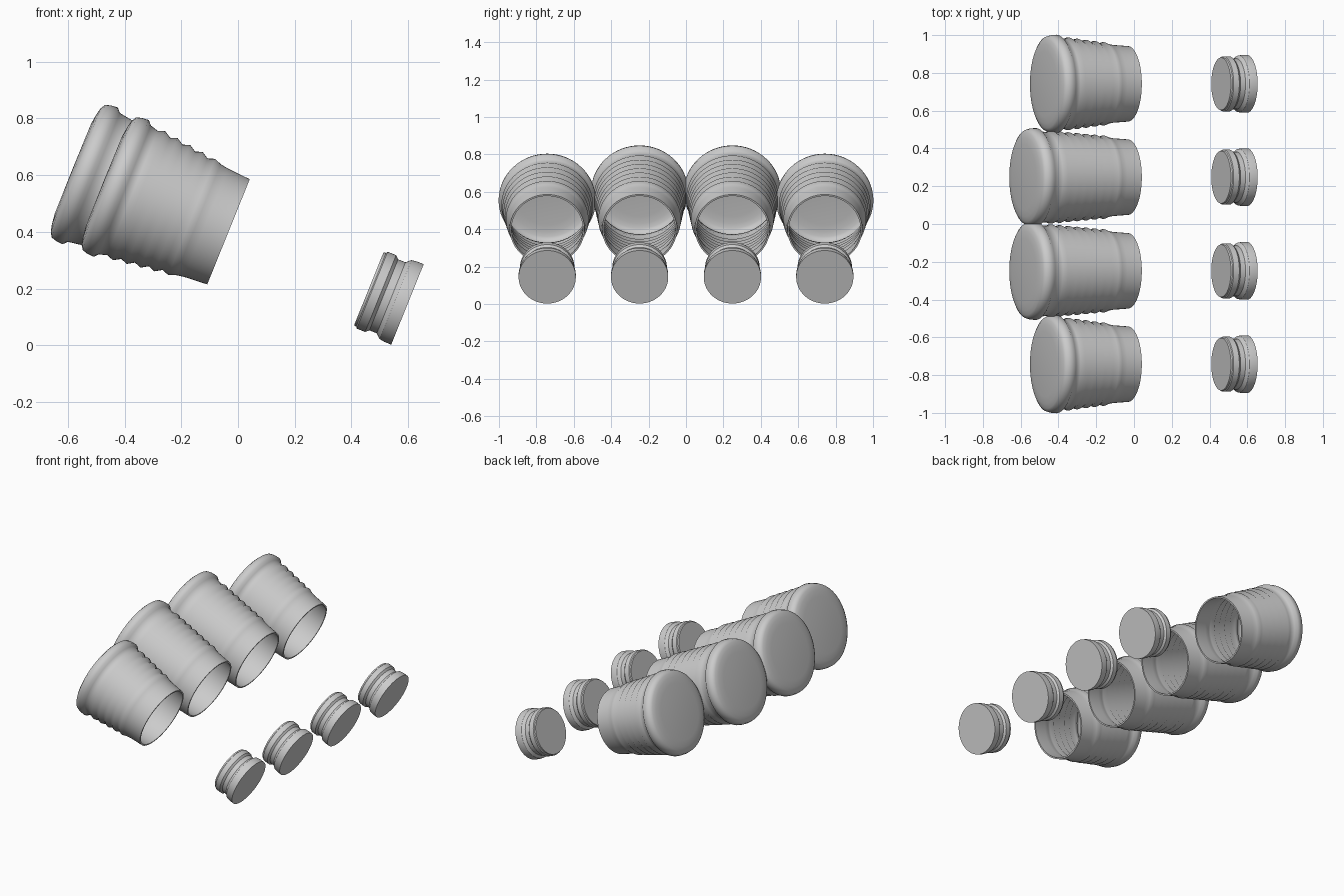
import bpy, bmesh
from math import radians, sin, cos, tau
from mathutils import Matrix, Vector

cube = bpy.data.objects.get("Cube")
if cube:
    bpy.data.objects.remove(cube, do_unlink=True)

grey = bpy.data.materials.new("plain_grey")
grey.use_nodes = True
GREY = (0.6, 0.6, 0.6, 1)
grey.diffuse_color = GREY
bsdf = grey.node_tree.nodes["Principled BSDF"]
bsdf.inputs["Base Color"].default_value = GREY
bsdf.inputs["Roughness"].default_value = 0.6

TILT = radians(22)
SIDES = 64
WALL = 0.009


def lathe(name, profile, centre, smooth_angle):
    """Spin (height, radius) points round local z, then lay the part over."""
    bm = bmesh.new()
    rings = [[bm.verts.new((r * cos(tau * i / SIDES), r * sin(tau * i / SIDES), t))
              for i in range(SIDES)] for t, r in profile]
    for low, high in zip(rings, rings[1:]):
        for i in range(SIDES):
            j = (i + 1) % SIDES
            bm.faces.new((low[i], low[j], high[j], high[i]))
    bmesh.ops.remove_doubles(bm, verts=bm.verts, dist=1e-5)
    mesh = bpy.data.meshes.new(name)
    bm.to_mesh(mesh)
    bm.free()
    mesh.materials.append(grey)
    obj = bpy.data.objects.new(name, mesh)
    bpy.context.collection.objects.link(obj)
    obj.matrix_world = Matrix.Translation(Vector(centre)) @ Matrix.Rotation(TILT - radians(90), 4, "Y")
    bpy.ops.object.select_all(action="DESELECT")
    obj.select_set(True)
    bpy.context.view_layer.objects.active = obj
    bpy.ops.object.shade_smooth_by_angle(angle=radians(smooth_angle))


def cup_profile(rim):
    """Hollow ribbed cup: collar, ribs, flared rim and closed rounded end."""
    outer = [(0, 0.200), (0.085, 0.206), (0.115, 0.211)]
    # Zigzag ribs along the tapering body
    t = 0.14
    while t < rim - 0.04:
        taper = 0.219 + (t - 0.14) * (0.252 - 0.219) / (rim - 0.14)
        outer += [(t, taper + 0.002), (t + 0.025, taper - 0.007)]
        t += 0.05
    # Flared rim and end cap
    outer += [(rim - 0.014, 0.245), (rim, 0.260), (rim + 0.025, 0.258),
              (rim + 0.045, 0.252), (rim + 0.055, 0.235), (rim + 0.061, 0.210),
              (rim + 0.066, 0.172), (rim + 0.067, 0)]
    # Inner wall, running from the closed end back to the mouth
    inner = [(t - (WALL if t > rim else 0), max(r - WALL, 0)) for t, r in reversed(outer)]
    return inner + outer


# Solid grooved stopper
plug_profile = [(0, 0), (0, 0.153), (0.026, 0.153), (0.046, 0.150), (0.062, 0.135),
                (0.090, 0.135), (0.102, 0.146), (0.134, 0.146), (0.138, 0.140),
                (0.147, 0.139), (0.147, 0)]

# Four cup and plug pairs, the inner cups being longer
for side, sign in (("left", 1), ("right", -1)):
    for place, y, rim in (("outer", 0.742, 0.408), ("inner", 0.248, 0.526)):
        label = ("back" if sign > 0 else "front") + "_" + place
        lathe(label + "_cup", cup_profile(rim), (-0.0335, sign * y, 0.40), 62)
        lathe(label + "_plug", plug_profile, (0.5975, sign * y, 0.144), 30)
